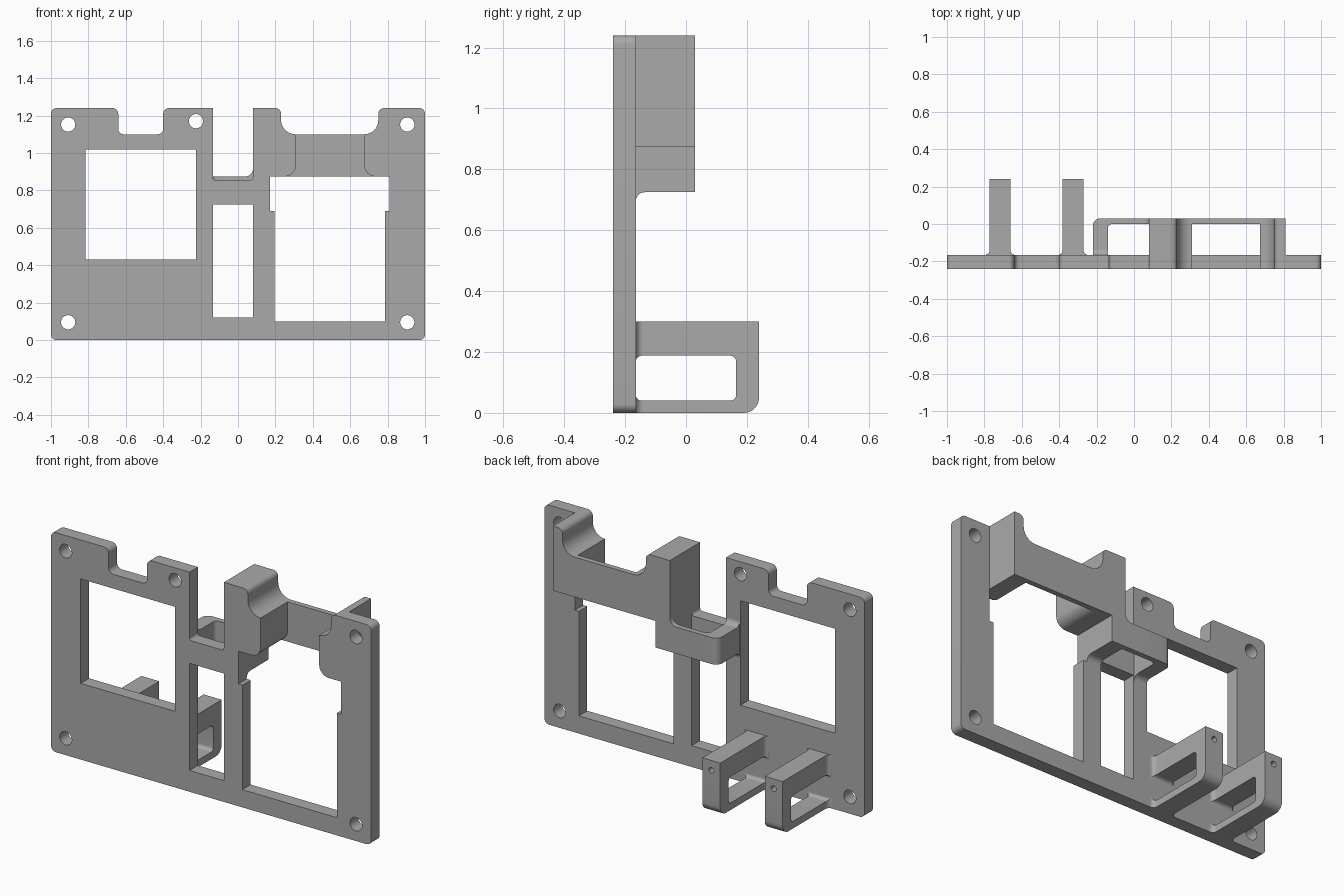
import bpy, bmesh, math
from mathutils import Vector

if "Cube" in bpy.data.objects:
    bpy.data.objects.remove(bpy.data.objects["Cube"], do_unlink=True)

grey = bpy.data.materials.new("plain grey")
grey.use_nodes = True
colour = (0.4, 0.4, 0.4, 1)
grey.diffuse_color = colour
grey.node_tree.nodes["Principled BSDF"].inputs["Base Color"].default_value = colour

FRONT, FACE, INNER, BACK = -0.24, -0.165, 0.0, 0.03


def rounded(points, steps=8):
    """Round every corner given as (u, v, radius); plain (u, v) stays sharp."""
    out = []

    def add(p):
        if not out or (p - out[-1]).length > 1e-5:
            out.append(p)

    count = len(points)
    for i, point in enumerate(points):
        p = Vector(point[:2])
        if len(point) == 2:
            add(p)
            continue
        radius = point[2]
        a = (Vector(points[i - 1][:2]) - p).normalized()
        b = (Vector(points[(i + 1) % count][:2]) - p).normalized()
        centre = p + (a + b) * radius
        for k in range(steps + 1):
            t = k / steps * math.pi / 2
            add(centre - b * radius * math.cos(t) - a * radius * math.sin(t))
    if (out[0] - out[-1]).length < 1e-5:
        out.pop()
    return out


def prism(name, points, axis, low, high):
    """Extrude a rounded profile along one axis."""
    place = {"x": lambda u, v, t: (t, u, v),
             "y": lambda u, v, t: (u, t, v),
             "z": lambda u, v, t: (u, v, t)}[axis]
    bm = bmesh.new()
    base = bm.faces.new([bm.verts.new(place(u, v, low)) for u, v in rounded(points)])
    grown = bmesh.ops.extrude_face_region(bm, geom=[base], use_keep_orig=True)
    top = [g for g in grown["geom"] if isinstance(g, bmesh.types.BMVert)]
    bmesh.ops.translate(bm, verts=top, vec=place(0, 0, high - low))
    bmesh.ops.recalc_face_normals(bm, faces=bm.faces[:])
    mesh = bpy.data.meshes.new(name)
    bm.to_mesh(mesh)
    bm.free()
    mesh.materials.append(grey)
    obj = bpy.data.objects.new(name, mesh)
    bpy.context.collection.objects.link(obj)
    return obj


def box(left, right, bottom, top, r=None):
    corners = [(left, bottom), (right, bottom), (right, top), (left, top)]
    return [c + (r,) for c in corners] if r else corners


def hole(x, z, r):
    return box(x - r, x + r, z - r, z + r, r)


def combine(obj, tool, operation="DIFFERENCE"):
    """Apply a boolean and throw the tool away."""
    tool.hide_render = True
    mod = obj.modifiers.new("cut", "BOOLEAN")
    mod.operation, mod.object, mod.solver = operation, tool, "EXACT"
    graph = bpy.context.evaluated_depsgraph_get()
    mesh = bpy.data.meshes.new_from_object(obj.evaluated_get(graph))
    obj.modifiers.clear()
    obj.data = mesh
    bpy.data.objects.remove(tool, do_unlink=True)


# Curved shoulders shared by the plate and the raised housing
left_shoulder = [(0.31, 1.1), (0.23, 1.1, 0.078), (0.23, 1.24, 0.03), (0.08, 1.24)]
right_shoulder = [(0.75, 1.24, 0.03), (0.75, 1.1, 0.075), (0.675, 1.1)]

# Front plate with its notches and the large stepped opening
plate = prism("front_plate", [
    (-1, 0, 0.03), (1, 0, 0.03), (1, 1.24, 0.03)] + right_shoulder + [
    (0.675, 0.875, 0.06), (0.81, 0.875), (0.81, 0.69), (0.785, 0.69),
    (0.785, 0.1), (0.195, 0.1), (0.195, 0.69), (0.17, 0.69),
    (0.17, 0.875), (0.31, 0.875, 0.06)] + left_shoulder + [
    (0.08, 0.855, 0.015), (-0.135, 0.855, 0.015), (-0.135, 1.24),
    (-0.4, 1.24, 0.03), (-0.4, 1.1, 0.03), (-0.64, 1.1, 0.03),
    (-0.64, 1.24, 0.03), (-1, 1.24, 0.03)], "y", FRONT, FACE)

# Square window, narrow slot and screw holes
openings = [box(-0.815, -0.225, 0.43, 1.02), box(-0.135, 0.08, 0.12, 0.725)]
openings += [hole(x, z, 0.038) for x in (-0.908, 0.905) for z in (0.095, 1.152)]
openings.append(hole(-0.225, 1.17, 0.038))
for opening in openings:
    combine(plate, prism("cutter", opening, "y", FRONT - 0.1, FACE + 0.1))

# Housing behind the plate: two side blocks and the rear wall
prism("housing_left_block", [
    (0.08, 0.725), (0.17, 0.725), (0.17, 0.875), (0.31, 0.875, 0.06)]
    + left_shoulder, "y", FACE, INNER)
prism("housing_right_block", [
    (0.675, 0.875, 0.06), (0.81, 0.875), (0.81, 1.24)]
    + right_shoulder, "y", FACE, INNER)
prism("housing_rear_wall", [
    (0, 0.725), (0.17, 0.725), (0.17, 0.875), (0.81, 0.875), (0.81, 1.24)]
    + right_shoulder[:2] + left_shoulder[1:] + [(0.08, 0.875, 0.04), (0, 0.875)],
    "y", INNER, BACK)

# Arm that wraps around the open pocket
prism("pocket_arm", [
    (-0.22, FACE), (-0.22, BACK, 0.04), (0, BACK), (0, INNER),
    (-0.14, INNER, 0.025), (-0.14, FACE)], "z", 0.725, 0.875)


# Fillets between arm and plate
def fillet(name, z, way, left, right):
    r = 0.03
    prism(name, [(FACE - r, z + way * r), (FACE - r, z - way * r), (FACE, z - way * r),
                 (FACE, z, r), (FACE + r, z), (FACE + r, z + way * r)], "x", left, right)


fillet("arm_lower_fillet", 0.725, 1, -0.22, -0.14)
fillet("arm_upper_fillet", 0.875, -1, -0.22, -0.14)
fillet("block_lower_fillet", 0.725, 1, 0.08, 0.17)

# Two rear brackets with flared roots, a side opening and a small screw hole
root, half, flare, tip = FACE - 0.005, 0.056, 0.025, 0.24
for name, x in (("right_bracket", -0.716), ("left_bracket", -0.326)):
    a, b = x - half, x + half
    bracket = prism(name, [
        (a - flare, root), (b + flare, root), (b + flare, FACE), (b, FACE, flare),
        (b, tip), (a, tip), (a, FACE, flare), (a - flare, FACE)], "z", 0, 0.3)
    side = [(root - 0.1, -0.0), (tip, 0, 0.05), (tip, 0.3), (root - 0.1, 0.3)]
    combine(bracket, prism("cutter", side, "x", a - 0.1, b + 0.1), "INTERSECT")
    slot = box(FACE, 0.165, 0.04, 0.188, 0.02)
    combine(bracket, prism("cutter", slot, "x", a - 0.1, b + 0.1))
    combine(bracket, prism("cutter", hole(x, 0.245, 0.016), "y", tip - 0.15, tip + 0.1))

# Smooth the rounded edges, keep the corners sharp
bpy.ops.object.select_all(action="DESELECT")
for obj in bpy.context.collection.objects:
    if obj.type == "MESH":
        obj.select_set(True)
        bpy.context.view_layer.objects.active = obj
bpy.ops.object.shade_smooth_by_angle(angle=math.radians(30))
